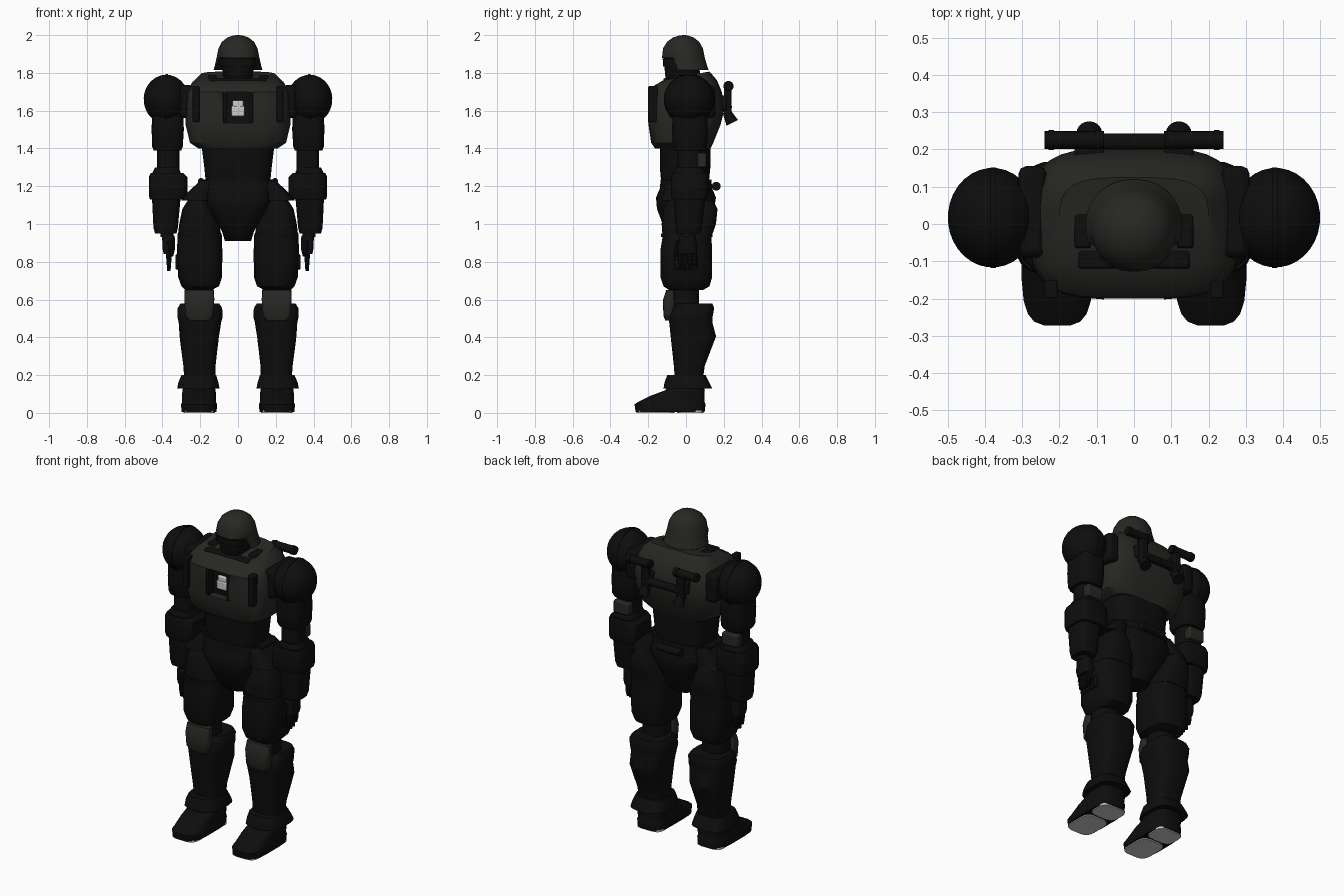
import bpy, bmesh, math
from mathutils import Vector


def material(name, rgb):
    m = bpy.data.materials.new(name)
    m.diffuse_color = (*rgb, 1)
    return m


BLACK = material("black", (0.004, 0.004, 0.004))
OLIVE = material("olive", (0.02, 0.021, 0.017))
LIGHT = material("light", (0.75, 0.75, 0.77))


def finish(name, bm, mat, mirror, bevel=0, angle=35):
    bmesh.ops.recalc_face_normals(bm, faces=bm.faces)
    me = bpy.data.meshes.new(name)
    bm.to_mesh(me)
    bm.free()
    ob = bpy.data.objects.new(name, me)
    bpy.context.collection.objects.link(ob)
    me.materials.append(mat)
    if bevel:
        b = ob.modifiers.new("bevel", 'BEVEL')
        b.width, b.segments = bevel, 2
    if mirror:
        ob.modifiers.new("mirror", 'MIRROR').use_mirror_merge = False
    bpy.ops.object.select_all(action='DESELECT')
    bpy.context.view_layer.objects.active = ob
    ob.select_set(True)
    bpy.ops.object.shade_smooth_by_angle(angle=math.radians(angle))
    return ob


def loft(name, rings, mat=BLACK, p=3, n=20, mirror=False, tweak=None, angle=35):
    """Rings are (z, x0, x1, y0, y1); p rounds (2) or squares (4+) the section."""
    bm = bmesh.new()
    loops = []
    for z, x0, x1, y0, y1 in rings:
        loop = []
        for i in range(n):
            a = 2 * math.pi * (i + 0.5) / n
            c, s = math.cos(a), math.sin(a)
            x = (x0 + x1) / 2 + (x1 - x0) / 2 * math.copysign(abs(c) ** (2 / p), c)
            y = (y0 + y1) / 2 + (y1 - y0) / 2 * math.copysign(abs(s) ** (2 / p), s)
            v = Vector((x, y, z))
            loop.append(bm.verts.new(tweak(v) if tweak else v))
        loops.append(loop)
    for a, b in zip(loops, loops[1:]):
        for i in range(n):
            bm.faces.new((a[i], a[(i + 1) % n], b[(i + 1) % n], b[i]))
    bm.faces.new(loops[0])
    bm.faces.new(loops[-1])
    return finish(name, bm, mat, mirror, angle=angle)


def box(name, lo, hi, mat=BLACK, mirror=False, bevel=0.008, shift=(0, 0)):
    """Box between two corners; shift slides the bottom face in x and y."""
    bm = bmesh.new()
    bmesh.ops.create_cube(bm, size=1)
    for v in bm.verts:
        low = v.co.z < 0
        v.co = Vector([l + (h - l) * (c + 0.5) for l, h, c in zip(lo, hi, v.co)])
        if low:
            v.co += Vector((*shift, 0))
    return finish(name, bm, mat, mirror, bevel)


def rod(name, a, b, r1, r2=None, mat=BLACK, mirror=False, n=20):
    a, b = Vector(a), Vector(b)
    bm = bmesh.new()
    bmesh.ops.create_cone(bm, cap_ends=True, segments=n, radius1=r1,
                          radius2=r1 if r2 is None else r2, depth=(b - a).length)
    q = Vector((0, 0, 1)).rotation_difference(b - a)
    for v in bm.verts:
        v.co = q @ v.co + (a + b) / 2
    return finish(name, bm, mat, mirror)


# Head: helmet with raised front brim, face, visor, neck
def brim(v):
    if v.z < 1.88 and v.y < -0.045:
        v.x *= 0.113 / (0.113 + (1.88 - v.z) * 0.28)
        v.z = 1.88 + (v.z - 1.82) * 0.1
        v.y = max(v.y, -0.127)
    return v


loft("helmet", [(1.815, -.13, .13, -.13, .12), (1.835, -.124, .124, -.13, .113),
                (1.88, -.114, .114, -.127, .1), (1.93, -.104, .104, -.122, .09),
                (1.965, -.085, .085, -.1, .07), (1.988, -.055, .055, -.068, .04),
                (1.998, -.025, .025, -.035, .01), (2.0, -.006, .006, -.015, -.005)],
     OLIVE, p=2.1, n=32, tweak=brim, angle=50)
loft("face", [(1.75, -.05, .05, -.1, .05), (1.78, -.075, .075, -.11, .06),
              (1.83, -.088, .088, -.115, .08), (1.89, -.095, .095, -.112, .08)], p=2.6)
loft("visor", [(1.835, -.09, .09, -.122, 0), (1.875, -.095, .095, -.124, 0)], p=2.8)
loft("neck", [(1.68, -.1, .1, -.09, .09), (1.84, -.07, .07, -.06, .07)], p=2)


# Chest shell with sloping top and a cut-out window
def slope(v):
    if v.z > 1.74:
        v.z += 0.2 * (v.y - 0.06) * (v.z - 1.7) / 0.1
    return v


chest = loft("chest", [(1.40, -.21, .21, -.165, .13), (1.43, -.255, .255, -.185, .145),
                       (1.53, -.28, .28, -.2, .185), (1.61, -.278, .278, -.203, .205),
                       (1.70, -.27, .27, -.2, .19), (1.75, -.245, .245, -.18, .165),
                       (1.795, -.2, .2, -.12, .125)], OLIVE, p=3.6, n=28, tweak=slope)
cut = box("window_cutter", (-.08, -.3, 1.535), (.08, -.13, 1.7), bevel=0)
mod = chest.modifiers.new("window", 'BOOLEAN')
mod.operation, mod.object, mod.solver = 'DIFFERENCE', cut, 'EXACT'
bpy.context.view_layer.objects.active = chest
bpy.ops.object.modifier_apply(modifier="window")
bpy.data.objects.remove(cut)
box("window_back", (-.08, -.15, 1.535), (.08, -.125, 1.7), bevel=0)
box("core_light", (-.035, -.165, 1.57), (.035, -.14, 1.625), LIGHT)
box("core_cap", (-.028, -.162, 1.615), (.028, -.14, 1.655), LIGHT)
box("window_post", (.06, -.2, 1.535), (.08, -.15, 1.7), mirror=True, bevel=.004)
box("chest_strap", (.205, -.2, 1.54), (.24, -.15, 1.73), mirror=True, bevel=.005)
box("collar_front", (-.15, -.12, 1.73), (.15, -.07, 1.772))
box("collar_side", (.115, -.065, 1.72), (.16, .03, 1.79), mirror=True)
box("shoulder_mount", (.235, -.09, 1.56), (.31, .155, 1.735), mirror=True, bevel=.02)

# Back rig: struts, handles, crossbar and tilted nozzles
box("rig_plate", (.08, .15, 1.6), (.16, .215, 1.68), mirror=True)
rod("rig_handle", (.08, .225, 1.73), (.24, .225, 1.73), .024, mirror=True)
for x in (.09, .215):
    rod("rig_handle_ring", (x, .225, 1.73), (x + .015, .225, 1.73), .027, mirror=True)
box("rig_strut", (.095, .2, 1.57), (.145, .24, 1.73), mirror=True)
rod("rig_crossbar", (-.12, .22, 1.62), (.12, .22, 1.62), .023)
rod("nozzle", (.12, .215, 1.595), (.12, .245, 1.535), .022, .034, mirror=True)

# Waist, belt and pelvis
loft("abdomen", [(1.2, -.17, .17, -.13, .12), (1.3, -.18, .18, -.14, .13),
                 (1.42, -.195, .195, -.14, .13)], p=3)
loft("belt", [(1.19, -.195, .195, -.14, .14), (1.235, -.19, .19, -.135, .135)], p=3)
loft("pelvis", [(.91, -.07, .07, -.06, .08), (.96, -.085, .085, -.11, .11),
                (1.08, -.16, .16, -.155, .15), (1.14, -.19, .19, -.16, .16),
                (1.2, -.185, .185, -.135, .135)], p=3)
rod("belt_roll", (-.08, .16, 1.2), (.08, .16, 1.2), .023)
rod("belt_knob", (.195, -.07, 1.225), (.195, .07, 1.225), .018, mirror=True)
loft("hip_skirt", [(1.125, .14, .3, -.13, .14), (1.15, .14, .285, -.125, .135),
                   (1.23, .12, .2, -.1, .11)], p=3.5, mirror=True)

# Legs
loft("thigh", [(.65, .14, .28, -.09, .09), (.67, .1, .3, -.12, .125), (.72, .083, .318, -.137, .14),
               (.86, .082, .325, -.137, .14), (.93, .085, .32, -.125, .135),
               (1.0, .1, .312, -.13, .16), (1.08, .14, .295, -.12, .168), (1.15, .17, .25, -.08, .13)],
     p=3.2, mirror=True)
loft("thigh_band", [(.93, .084, .322, -.133, .14), (.95, .086, .32, -.133, .142)], p=3.2, mirror=True)
for i in range(4):
    box("thigh_cell", (.31, -.06 + i * .032, .76), (.33, -.036 + i * .032, .84),
        mirror=True, bevel=.004)
loft("knee_joint", [(.5, .13, .28, -.08, .07), (.67, .13, .28, -.08, .07)], p=2.6, mirror=True)
loft("knee_pad", [(.49, .15, .26, -.11, -.05), (.515, .13, .28, -.12, -.05),
                  (.6, .125, .285, -.122, -.06), (.65, .127, .283, -.105, -.06)],
     OLIVE, p=5, mirror=True)
loft("shin", [(.18, .12, .285, -.06, .09), (.25, .118, .29, -.065, .1), (.34, .108, .302, -.075, .135),
              (.405, .1, .31, -.082, .16), (.48, .088, .315, -.09, .14), (.51, .08, .322, -.092, .142),
              (.555, .083, .32, -.08, .15), (.58, .1, .305, -.05, .14)], p=3.4, mirror=True)
loft("ankle_cuff", [(.13, .097, .323, -.12, .14), (.16, .103, .317, -.115, .125),
                    (.2, .115, .3, -.1, .105)], p=3.2, mirror=True)
loft("boot", [(.006, .113, .3, -.268, .1), (.045, .11, .302, -.274, .105), (.055, .115, .297, -.26, .1),
              (.09, .115, .297, -.19, .1), (.12, .118, .295, -.11, .1), (.17, .13, .28, -.08, .09)],
     p=3.6, mirror=True)
loft("sole_toe", [(0, .122, .29, -.262, -.06), (.012, .122, .29, -.262, -.06)],
     LIGHT, p=4, mirror=True)
loft("sole_heel", [(0, .122, .29, -.048, .092), (.012, .122, .29, -.048, .092)],
     LIGHT, p=4, mirror=True)

# Arms: ball shoulder with rim, upper arm, elbow, forearm
ball = []
for i in range(15):
    a = math.radians(-58 + 146 * i / 14)
    c = math.cos(a)
    ball.append((1.66 + .13 * math.sin(a), .38 - .12 * c, .38 + .12 * c, .017 - .134 * c, .017 + .134 * c))
loft("shoulder_ball", ball, p=2, n=32, mirror=True, angle=60)
rod("shoulder_rim", (.37, .017, 1.66), (.385, .017, 1.66), .135, mirror=True, n=32)
loft("upper_arm", [(1.39, .3, .448, -.06, .1), (1.41, .292, .455, -.07, .112),
                   (1.5, .286, .458, -.075, .117), (1.6, .29, .455, -.07, .11)], p=3.4, mirror=True)
loft("elbow", [(1.26, .31, .43, -.045, .08), (1.4, .31, .43, -.045, .08)], p=3, mirror=True)
box("elbow_guard", (.32, .06, 1.3), (.425, .108, 1.375), OLIVE, mirror=True)
loft("forearm", [(.95, .325, .44, -.05, .075), (.98, .318, .448, -.055, .085),
                 (1.12, .305, .455, -.065, .1), (1.26, .298, .46, -.07, .11),
                 (1.3, .315, .44, -.055, .09)], p=3.4, mirror=True)
loft("forearm_band", [(1.13, .275, .467, -.075, .115), (1.15, .265, .472, -.08, .12),
                      (1.25, .268, .472, -.08, .12), (1.27, .29, .462, -.075, .115)], p=4, mirror=True)

# Hands
loft("wrist", [(.93, .34, .41, -.03, .045), (.97, .34, .41, -.03, .045)], p=2, mirror=True)
loft("palm", [(.84, .34, .393, -.04, .055), (.87, .333, .4, -.045, .06),
              (.94, .335, .402, -.035, .05)], p=4, mirror=True)
for i, tip in enumerate((.765, .75, .755, .775)):
    y = -.03 + i * .025
    rod("finger_base", (.366, y, .85), (.366, y, .8), .0145, .0135, mirror=True, n=10)
    rod("finger_tip", (.366, y, .802), (.366, y, tip), .0125, .009, mirror=True, n=10)
rod("thumb", (.36, -.035, .91), (.352, -.058, .83), .015, .01, mirror=True, n=10)
